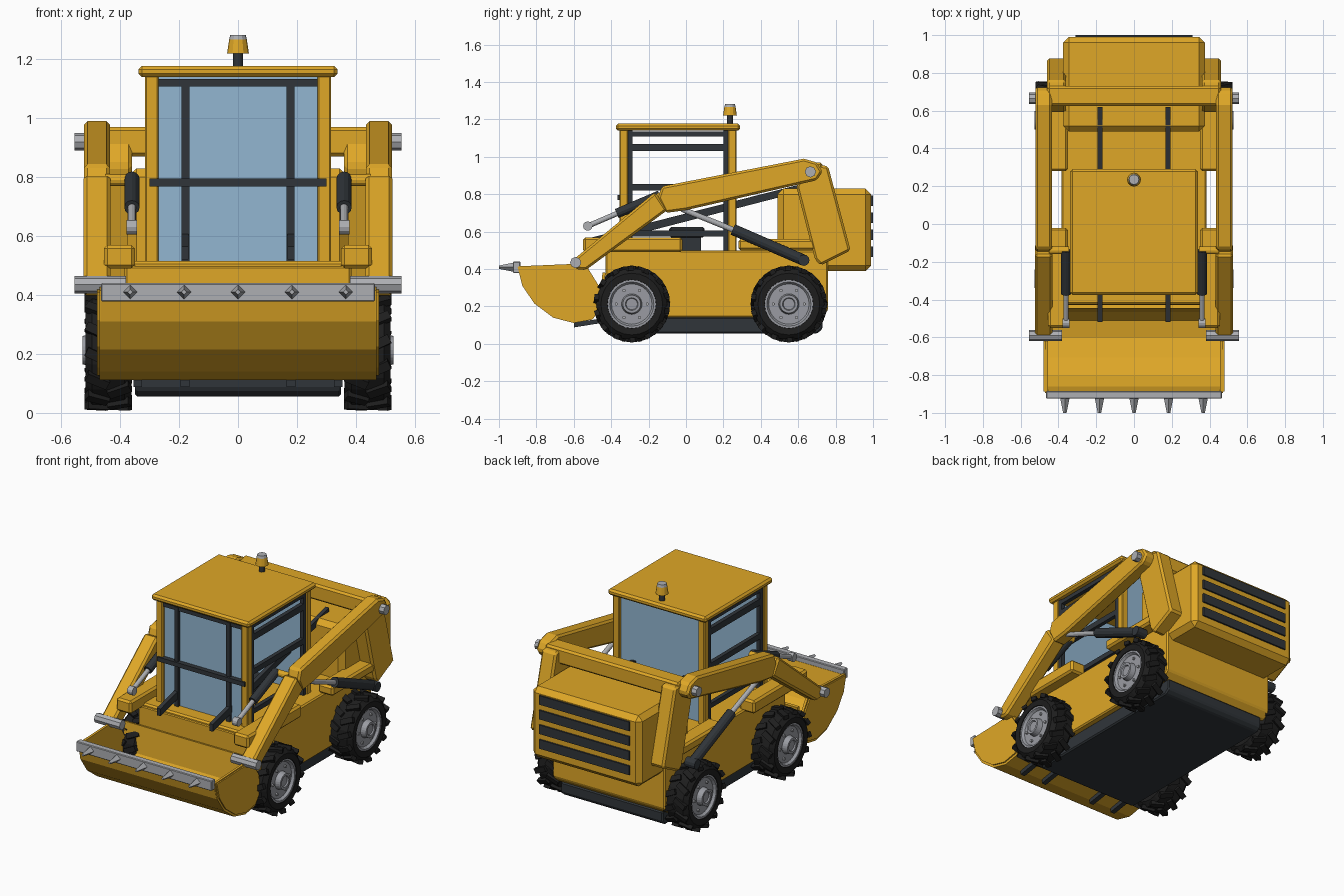
import bpy, bmesh, math
from mathutils import Vector, Matrix

old = bpy.data.objects.get("Cube")
if old:
    bpy.data.objects.remove(old, do_unlink=True)


def material(name, rgb):
    m = bpy.data.materials.new(name)
    m.use_nodes = True
    m.diffuse_color = (*rgb, 1)
    m.node_tree.nodes["Principled BSDF"].inputs["Base Color"].default_value = (*rgb, 1)
    return m


YELLOW = material("machine yellow", (0.74, 0.39, 0.02))
DARK = material("dark frame", (0.03, 0.036, 0.042))
TYRE = material("tyre rubber", (0.013, 0.013, 0.013))
STEEL = material("light steel", (0.42, 0.43, 0.45))
RIM = material("rim grey", (0.32, 0.33, 0.36))
GLASS = material("window blue", (0.29, 0.47, 0.64))


def finish(name, bm, mat, bevel=0):
    bmesh.ops.recalc_face_normals(bm, faces=bm.faces)
    me = bpy.data.meshes.new(name)
    bm.to_mesh(me)
    bm.free()
    me.materials.append(mat)
    ob = bpy.data.objects.new(name, me)
    bpy.context.collection.objects.link(ob)
    if bevel:
        mod = ob.modifiers.new("edge", "BEVEL")
        mod.width = bevel
        mod.segments = 1
    return ob


def prism(name, pts, x0, x1, mat, bevel=0):
    """Extrude a side profile of (y, z) points from x0 to x1."""
    bm = bmesh.new()
    face = bm.faces.new([bm.verts.new((x0, y, z)) for y, z in pts])
    ext = bmesh.ops.extrude_face_region(bm, geom=[face])["geom"]
    verts = [v for v in ext if isinstance(v, bmesh.types.BMVert)]
    bmesh.ops.translate(bm, verts=verts, vec=(x1 - x0, 0, 0))
    return finish(name, bm, mat, bevel)


def box(name, xs, ys, zs, mat, bevel=0):
    (y0, y1), (z0, z1) = ys, zs
    return prism(name, [(y0, z0), (y1, z0), (y1, z1), (y0, z1)], *xs, mat, bevel)


def rod(name, a, b, r, mat, sides=12, r2=None):
    a, b = Vector(a), Vector(b)
    turn = (b - a).to_track_quat("Z", "Y").to_matrix().to_4x4()
    bm = bmesh.new()
    bmesh.ops.create_cone(bm, cap_ends=True, segments=sides, radius1=r,
                          radius2=r if r2 is None else r2, depth=(b - a).length,
                          matrix=Matrix.Translation((a + b) / 2) @ turn)
    return finish(name, bm, mat)


def lathe(name, profile, centre, side, mat, steps=24):
    """Spin (offset, radius) points around the x axis."""
    bm = bmesh.new()
    vs = [bm.verts.new((x * side, 0, r)) for x, r in profile]
    edges = [bm.edges.new(p) for p in zip(vs, vs[1:])]
    bmesh.ops.spin(bm, geom=vs + edges, cent=(0, 0, 0), axis=(1, 0, 0),
                   angle=math.tau, steps=steps)
    bmesh.ops.remove_doubles(bm, verts=bm.verts, dist=1e-4)
    bmesh.ops.translate(bm, verts=bm.verts, vec=centre)
    return finish(name, bm, mat)


def wheel(label, side, y):
    c = Vector((side * 0.44, y, 0.213))
    lathe(label + "_tyre", [(-.075, .12), (-.078, .165), (-.055, .19), (.055, .19),
                            (.078, .165), (.075, .13), (.045, .125)], c, side, TYRE)
    lathe(label + "_rim", [(-.07, 0), (-.07, .125), (.07, .132), (.07, .118), (.055, .108),
                           (.055, .055), (.088, .048), (.088, .034), (.08, .03), (.08, 0)],
          c, side, RIM)
    # angled tread lugs, staggered left and right
    bm = bmesh.new()
    count = 14
    for i in range(count):
        for half in (-1, 1):
            a = math.tau * (i + half / 4) / count
            m = (Matrix.Translation(c) @ Matrix.Rotation(a, 4, "X")
                 @ Matrix.Translation((half * .038, 0, .191))
                 @ Matrix.Rotation(half * .45, 4, "Z") @ Matrix.Diagonal((.08, .032, .025, 1)))
            bmesh.ops.create_cube(bm, size=1, matrix=m)
    finish(label + "_tread", bm, TYRE)
    # wheel bolts
    for i in range(6):
        a = math.tau * i / 6
        p = c + Vector((side * .05, math.cos(a) * .083, math.sin(a) * .083))
        rod(label + "_bolt", p, p + Vector((side * .015, 0, 0)), .009, STEEL, 6)


# chassis, belly and engine housing
prism("chassis", [(-.43, .2), (-.39, .14), (.72, .14), (.76, .18), (.76, .5), (-.43, .5)],
      -.385, .385, YELLOW, .008)
prism("belly_plate", [(-.45, .08), (-.42, .055), (.7, .055), (.73, .08), (.73, .145), (-.45, .145)],
      -.35, .35, DARK, .008)
box("engine_housing", (-.375, .375), (.49, .99), (.39, .83), YELLOW, .03)
for i in range(4):
    z = .493 + i * .091
    box("grille_slat", (-.31, .31), (.98, 1.0), (z - .028, z + .028), DARK)

# cab shell
box("roof", (-.338, .338), (-.375, .29), (1.14, 1.178), YELLOW, .012)
box("front_sill", (-.36, .36), (-.425, -.3), (.44, .515), YELLOW, .01)
box("front_glass", (-.28, .28), (-.335, -.329), (.5, 1.14), GLASS)
box("rear_glass", (-.28, .28), (.245, .251), (.5, 1.14), GLASS)
box("front_crossbar", (-.3, .3), (-.365, -.335), (.768, .795), DARK)
box("front_top_bar", (-.27, .27), (-.348, -.33), (1.108, 1.133), DARK)
for s in (-1, 1):
    for y in (-.355, .225):
        box("cab_post", (s * .27, s * .315), (y, y + .045), (.49, 1.145), YELLOW, .005)
    for y in (-.31, .2):
        box("side_frame_upright", (s * .285, s * .31), (y, y + .025), (.5, 1.14), DARK)
    for z0, z1 in ((1.11, 1.135), (1.03, 1.07), (.82, .855), (.575, .605)):
        box("side_frame_bar", (s * .285, s * .31), (-.3, .22), (z0, z1), DARK)
    box("front_glass_bar", (s * .165, s * .191), (-.352, -.33), (.5, 1.13), DARK)
    prism("control_bar", [(-.52, .52), (.62, .815), (.62, .855), (-.52, .565)],
          s * .168, s * .192, DARK)

# seat
box("seat_cushion", (-.13, .13), (-.09, .1), (.57, .625), DARK, .01)
box("seat_base", (-.1, .1), (-.06, .08), (.49, .575), DARK)

# roof beacon
rod("beacon_stem", (0, .235, 1.17), (0, .235, 1.225), .017, DARK)
rod("beacon_lamp", (0, .235, 1.22), (0, .235, 1.267), .037, YELLOW, 12, .03)
rod("beacon_cap", (0, .235, 1.267), (0, .235, 1.283), .03, STEEL, 12, .026)

# lift arms, towers, fenders and cylinders
box("rear_crossbeam", (-.46, .46), (.625, .73), (.87, .97), YELLOW, .012)
for s, label in ((-1, "right"), (1, "left")):
    prism(label + "_upper_arm", [(-.13, .842), (.63, .99), (.7, .97), (.73, .92), (.7, .875),
                                 (0, .715), (-.11, .7), (-.15, .78)],
          s * .435, s * .522, YELLOW, .012)
    prism(label + "_lower_arm", [(-.615, .44), (-.165, .812), (-.1, .715), (-.535, .395),
                                 (-.59, .4)], s * .432, s * .525, YELLOW, .012)
    prism(label + "_tower", [(.59, .84), (.69, .45), (.72, .42), (.88, .5), (.76, .95), (.65, .965)],
          s * .36, s * .46, YELLOW, .012)
    box(label + "_front_fender", (s * .35, s * .455), (-.55, -.02), (.49, .57), YELLOW, .012)
    box(label + "_rear_fender", (s * .35, s * .455), (.28, .81), (.5, .56), YELLOW, .012)
    rod(label + "_rear_pin", (s * .4, .665, .92), (s * .555, .665, .92), .03, STEEL, 8)
    rod(label + "_front_pin", (s * .38, -.59, .435), (s * .555, -.59, .435), .03, STEEL, 8)
    rod(label + "_lift_barrel", (s * .485, .635, .445), (s * .485, .25, .612), .03, DARK)
    rod(label + "_lift_rod", (s * .485, .27, .603), (s * .485, -.02, .72), .015, STEEL)
    rod(label + "_lift_eye", (s * .45, .63, .447), (s * .52, .63, .447), .03, DARK)
    rod(label + "_tilt_barrel", (s * .36, -.14, .795), (s * .36, -.37, .697), .026, DARK)
    rod(label + "_tilt_rod", (s * .36, -.35, .705), (s * .36, -.525, .63), .014, STEEL)
    rod(label + "_tilt_eye", (s * .342, -.525, .63), (s * .378, -.525, .63), .025, STEEL)
    rod(label + "_tilt_pivot", (s * .345, -.14, .79), (s * .45, -.14, .79), .02, YELLOW)
    for end, y in (("front", -.29), ("rear", .55)):
        wheel(f"{label}_{end}_wheel", s, y)

# bucket shell: outer curve plus the same curve pulled inwards
outer = [(-.9, .41), (-.875, .31), (-.81, .215), (-.71, .14), (-.6, .112), (-.5, .13),
         (-.45, .2), (-.43, .38)]
mid = Vector((-.66, .42))
inner = [tuple(mid + (Vector(p) - mid) * .93) for p in outer]
prism("bucket_shell", outer + inner[::-1], -.465, .465, YELLOW)
for s in (-1, 1):
    prism("bucket_side", [(-.895, .415), *outer[1:7], (-.46, .3), (-.54, .43)],
          s * .455, s * .47, YELLOW)
    prism("bucket_side_plate", [tuple(mid + (Vector(p) - mid) * .95) for p in outer[:7]]
          + [(-.48, .32), (-.55, .42)], s * .465, s * .478, YELLOW)
    for x in (.18, .34):
        prism("bucket_skid", [(-.6, .088), (-.45, .112), (-.45, .135), (-.6, .115)],
              s * x - .015, s * x + .015, DARK)

# cutting edge and teeth
box("cutting_edge", (-.465, .465), (-.925, -.885), (.378, .44), STEEL, .004)
for i in range(-2, 3):
    x = i * .183
    rod("tooth", (x, -.92, .41), (x, -1, .41), .025, STEEL, 4, .009)
